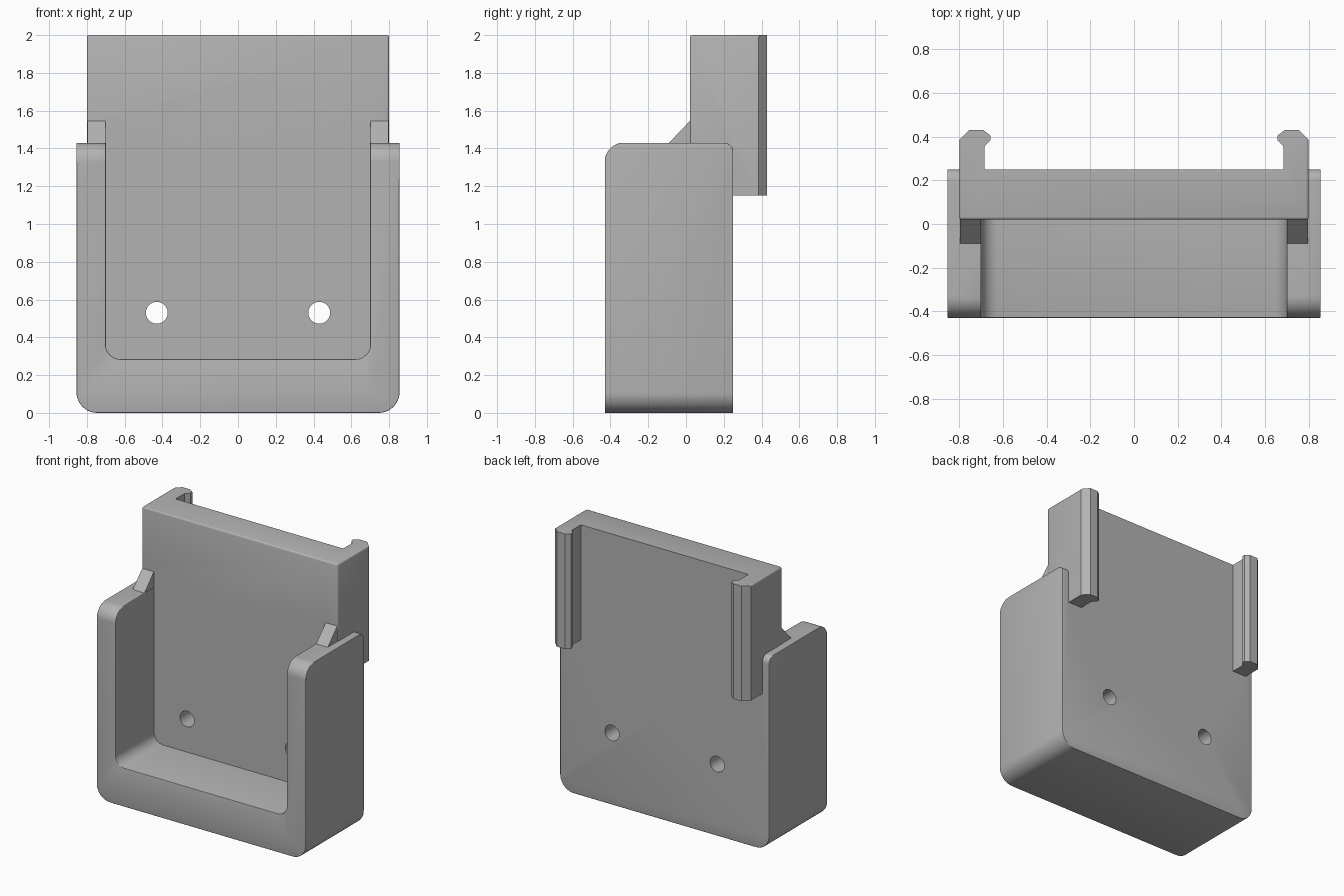
import bpy, bmesh, math
from mathutils import Vector

cube = bpy.data.objects.get("Cube")
if cube:
    bpy.data.objects.remove(cube, do_unlink=True)

grey = bpy.data.materials.new("matte grey")
grey.use_nodes = True
colour = (0.45, 0.45, 0.45, 1)
grey.diffuse_color = colour
grey.node_tree.nodes["Principled BSDF"].inputs["Base Color"].default_value = colour


def rounded(corners, steps=10):
    """Outline from (u, v, radius) corners; radius 0 stays sharp."""
    out = []
    for i, (u, v, r) in enumerate(corners):
        p = Vector((u, v))
        if r == 0:
            out.append(p)
            continue
        a = (Vector(corners[i - 1][:2]) - p).normalized()
        b = (Vector(corners[(i + 1) % len(corners)][:2]) - p).normalized()
        for k in range(steps + 1):
            t = k / steps * math.pi / 2
            out.append(p + r * (a * (1 - math.sin(t)) + b * (1 - math.cos(t))))
    return out


def prism(name, outline, axis, lo, hi):
    """Extrude a 2D outline along one axis."""
    place = {"x": lambda p, d: (d, p[0], p[1]),
             "y": lambda p, d: (p[0], d, p[1]),
             "z": lambda p, d: (p[0], p[1], d)}[axis]
    bm = bmesh.new()
    face = bm.faces.new([bm.verts.new(place(p, lo)) for p in outline])
    ext = bmesh.ops.extrude_face_region(bm, geom=[face])
    shift = Vector(place((0, 0), hi - lo))
    bmesh.ops.translate(bm, vec=shift,
                        verts=[g for g in ext["geom"] if isinstance(g, bmesh.types.BMVert)])
    bmesh.ops.recalc_face_normals(bm, faces=bm.faces)
    mesh = bpy.data.meshes.new(name)
    bm.to_mesh(mesh)
    bm.free()
    mesh.materials.append(grey)
    ob = bpy.data.objects.new(name, mesh)
    bpy.context.collection.objects.link(ob)
    return ob


def combine(target, tool, operation):
    """Apply an exact boolean and discard the tool."""
    mod = target.modifiers.new("combine", "BOOLEAN")
    mod.operation, mod.object, mod.solver = operation, tool, "EXACT"
    bpy.context.view_layer.objects.active = target
    bpy.ops.object.modifier_apply(modifier=mod.name)
    bpy.data.objects.remove(tool, do_unlink=True)


def soften(ob, width, keep):
    """Round the sharp convex edges whose midpoint passes the rule."""
    bm = bmesh.new()
    bm.from_mesh(ob.data)
    bmesh.ops.remove_doubles(bm, verts=bm.verts, dist=0.0001)
    edges = [e for e in bm.edges if len(e.link_faces) == 2
             and e.calc_face_angle_signed() > math.radians(60)
             and keep((e.verts[0].co + e.verts[1].co) / 2)]
    bmesh.ops.bevel(bm, geom=edges, offset=width, segments=3, profile=0.5,
                    affect="EDGES", clamp_overlap=True)
    bm.to_mesh(ob.data)
    bm.free()


FRONT, WALL, BACK = -0.43, 0.02, 0.25
RIM, TOP = 1.43, 2.0

# Cradle: rounded in front outline and in side outline, then hollowed
holder = prism("wall_holder", rounded([(-0.855, 0, 0.11), (0.855, 0, 0.11),
                                       (0.855, RIM, 0), (-0.855, RIM, 0)]), "y", FRONT, BACK)
side = prism("side_outline", rounded([(FRONT, -0.1, 0), (BACK, -0.1, 0),
                                      (BACK, RIM, 0.05), (FRONT, RIM, 0.1)]), "x", -1, 1)
combine(holder, side, "INTERSECT")
pocket = prism("pocket", rounded([(-0.7, 0.285, 0.075), (0.7, 0.285, 0.075),
                                  (0.7, 3, 0), (-0.7, 3, 0)]), "y", -1, WALL)
combine(holder, pocket, "DIFFERENCE")
soften(holder, 0.015, lambda m: not (m.y > 0 and abs(m.x) < 0.6 and m.z > 1))

# Upper panel with the two rear rail hooks
hook = [(0.8, WALL), (0.8, 0.385), (0.755, 0.43), (0.69, 0.43),
        (0.657, 0.405), (0.657, 0.385), (0.685, 0.355), (0.685, BACK)]
carrier = prism("hook_panel", hook + [(-x, y) for x, y in reversed(hook)], "z", 1.15, TOP)
soften(carrier, 0.012, lambda m: m.y < BACK and m.z > 1.2)
combine(holder, carrier, "UNION")

# Sloped gussets between the arms and the panel
for s in (-1, 1):
    gusset = prism("gusset", [(-0.09, RIM), (WALL, 1.545), (0.1, 1.545),
                              (0.1, 1.38), (-0.09, 1.38)], "x",
                   min(s * 0.702, s * 0.797), max(s * 0.702, s * 0.797))
    combine(holder, gusset, "UNION")

# Screw holes through the back wall
for s in (-1, 1):
    circle = [(s * 0.43 + 0.058 * math.cos(k * math.pi / 16),
               0.53 + 0.058 * math.sin(k * math.pi / 16)) for k in range(32)]
    combine(holder, prism("screw_hole", circle, "y", -0.1, 0.5), "DIFFERENCE")

bpy.ops.object.select_all(action="DESELECT")
holder.select_set(True)
bpy.context.view_layer.objects.active = holder
bpy.ops.object.shade_smooth_by_angle(angle=math.radians(32))
